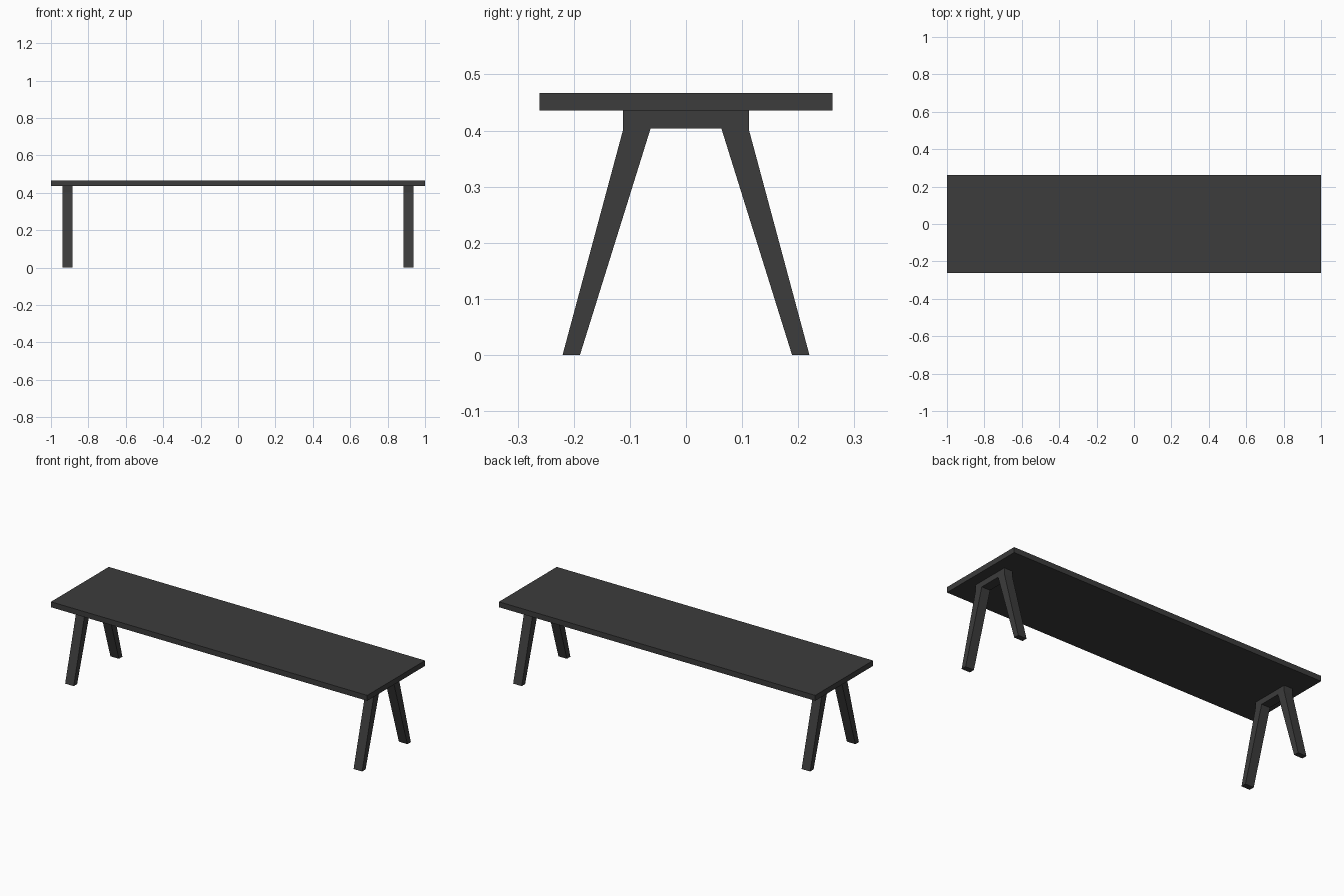
import bpy, bmesh

if "Cube" in bpy.data.objects:
    bpy.data.objects.remove(bpy.data.objects["Cube"])

dark = bpy.data.materials.new("dark_finish")
dark.diffuse_color = (0.045, 0.045, 0.045, 1)
dark.use_nodes = True
dark.node_tree.nodes["Principled BSDF"].inputs["Base Color"].default_value = dark.diffuse_color


def extrude_profile(name, profile, x0, x1):
    """Extrude a closed (y, z) profile along x from x0 to x1."""
    bm = bmesh.new()
    face = bm.faces.new([bm.verts.new((x0, y, z)) for y, z in profile])
    new = bmesh.ops.extrude_face_region(bm, geom=[face])["geom"]
    moved = [v for v in new if isinstance(v, bmesh.types.BMVert)]
    bmesh.ops.translate(bm, verts=moved, vec=(x1 - x0, 0, 0))
    bmesh.ops.recalc_face_normals(bm, faces=bm.faces)
    mesh = bpy.data.meshes.new(name)
    bm.to_mesh(mesh)
    bm.free()
    mesh.materials.append(dark)
    obj = bpy.data.objects.new(name, mesh)
    bpy.context.collection.objects.link(obj)
    return obj


# Seat plank
TOP, UNDER = 0.467, 0.436
extrude_profile("seat", [(-0.261, UNDER), (0.261, UNDER),
                         (0.261, TOP), (-0.261, TOP)], -1.0, 1.0)

# Trestle outline: one half from foot to crossbar, then mirrored across y = 0
half = [(0.063, 0.404), (0.189, 0), (0.22, 0), (0.112, 0.402), (0.112, UNDER)]
trestle = half + [(-y, z) for y, z in reversed(half)]

# Leg frames at both ends
for side, x in (("left", -0.912), ("right", 0.912)):
    extrude_profile(side + "_leg_frame", trestle, x - 0.027, x + 0.027)
